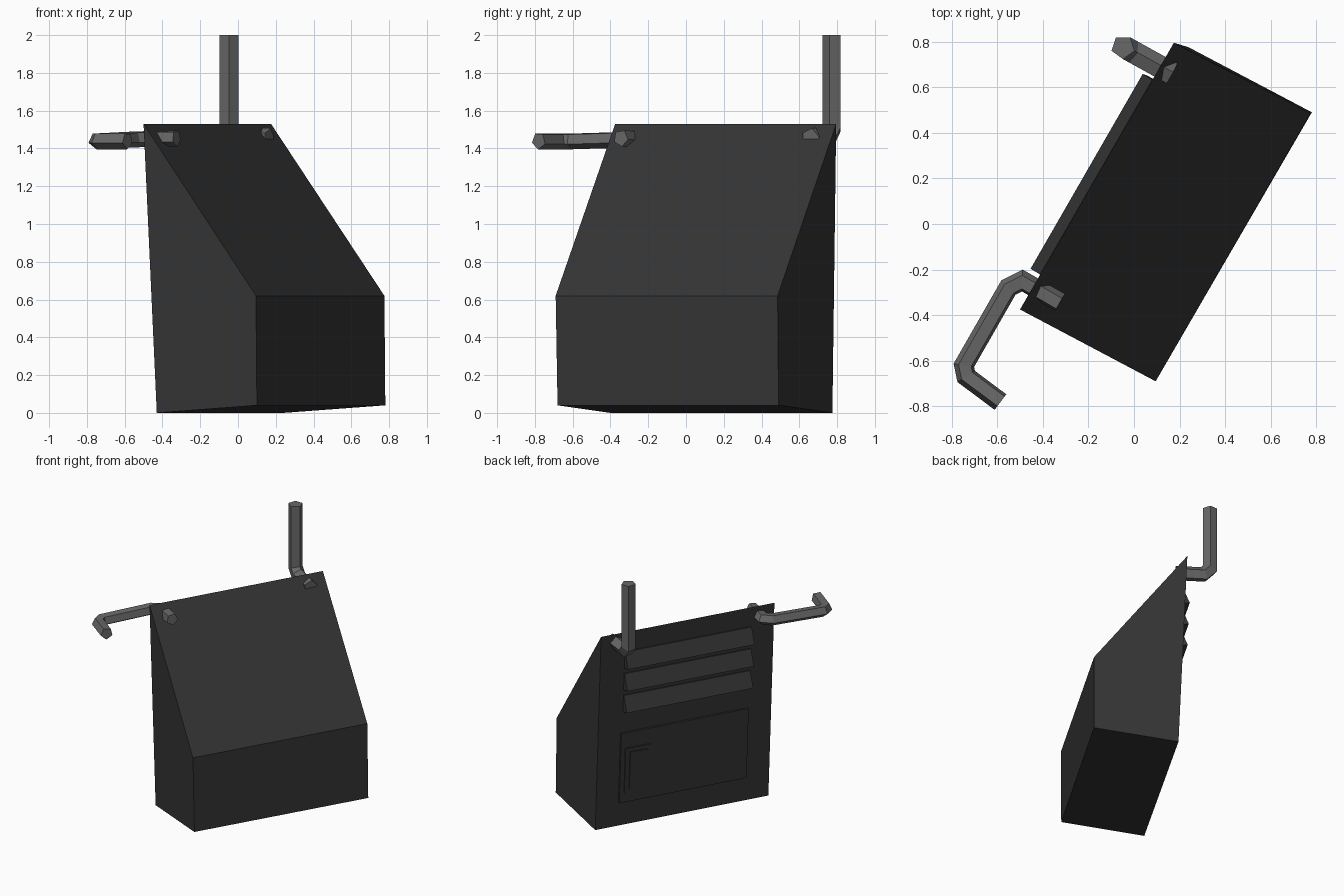
import bpy, bmesh
from mathutils import Vector as V

if "Cube" in bpy.data.objects:
    bpy.data.objects.remove(bpy.data.objects["Cube"])


def material(name, g):
    m = bpy.data.materials.new(name)
    m.diffuse_color = (g, g, g, 1)
    m.use_nodes = True
    m.node_tree.nodes["Principled BSDF"].inputs["Base Color"].default_value = m.diffuse_color
    return m


DARK = material("dark_shell", 0.035)
METAL = material("grey_metal", 0.14)


def loft(name, rings, mat):
    """Skin a list of closed cross-sections and cap both ends."""
    bm = bmesh.new()
    rs = [[bm.verts.new(p) for p in r] for r in rings]
    n = len(rs[0])
    for a, b in zip(rs, rs[1:]):
        for i in range(n):
            j = (i + 1) % n
            bm.faces.new((a[i], a[j], b[j], b[i]))
    bm.faces.new(rs[0])
    bm.faces.new(rs[-1])
    bmesh.ops.recalc_face_normals(bm, faces=bm.faces)
    me = bpy.data.meshes.new(name)
    bm.to_mesh(me)
    bm.free()
    me.materials.append(mat)
    ob = bpy.data.objects.new(name, me)
    bpy.context.collection.objects.link(ob)
    return ob


def rod(name, path, ref, r):
    """Five-sided rod with mitred bends along a path."""
    from mathutils import Matrix
    pts = [V(p) for p in path]
    dirs = [(b - a).normalized() for a, b in zip(pts, pts[1:])]
    d = dirs[0]
    ref = V(ref)
    ref = (ref - d * ref.dot(d)).normalized() * r
    ring = [pts[0] + Matrix.Rotation(i * 1.256637, 3, d) @ ref for i in range(5)]
    rings = [ring]
    for i, d in enumerate(dirs):
        nxt = dirs[min(i + 1, len(dirs) - 1)]
        n = (d + nxt).normalized()
        ring = [p + d * ((pts[i + 1] - p).dot(n) / d.dot(n)) for p in ring]
        rings.append(ring)
    return loft(name, rings, METAL)


# Wedge-shaped shell: one four-point profile at each end
end_b = [V((0.175, 0.795, 1.53)), V((0.775, 0.485, 0.62)), V((0.78, 0.49, 0.04)), V((0.24, 0.775, 0))]
end_a = [V((-0.50, -0.375, 1.53)), V((0.095, -0.69, 0.62)), V((0.10, -0.68, 0.04)), V((-0.43, -0.40, 0))]
loft("shell", [end_a, end_b], DARK)

# Coordinates on the back face: u across, v downward, o outward
OUT = (end_a[0] - end_b[0]).cross(end_b[3] - end_b[0]).normalized()
if OUT.x > 0:
    OUT = -OUT


def back(u, v, o):
    return end_b[0].lerp(end_a[0], u).lerp(end_b[3].lerp(end_a[3], u), v) + OUT * o


def plate(name, u0, u1, v0, v1, o):
    corners = [(u0, v0), (u1, v0), (u1, v1), (u0, v1)]
    loft(name, [[back(u, v, k) for u, v in corners] for k in (-0.01, o)], DARK)


# Three louvres
for i in range(3):
    v = 0.10 + 0.113 * i
    prof = [(v, -0.005), (v, 0.008), (v + 0.075, 0.062), (v + 0.088, -0.005)]
    loft(f"louvre_{i + 1}", [[back(u, a, o) for a, o in prof] for u in (0.14, 0.87)], DARK)

# Access door with framed handle
plate("door", 0.13, 0.865, 0.52, 0.88, 0.014)
plate("handle_frame", 0.155, 0.305, 0.60, 0.83, 0.022)
plate("handle", 0.18, 0.285, 0.62, 0.81, 0.03)

# Upright rod and bent hook through the top of the shell
rod("upright_rod", [(-0.048, 0.776, 2.0), (-0.048, 0.776, 1.51), (-0.01, 0.755, 1.465),
                    (0.165, 0.658, 1.455)], (0, -1, 0), 0.053)
rod("hook_rod", [(-0.325, -0.345, 1.455), (-0.49, -0.25, 1.452), (-0.55, -0.28, 1.45),
                 (-0.745, -0.62, 1.44), (-0.735, -0.668, 1.44), (-0.585, -0.78, 1.44)],
    (0.1, 0.1, -1), 0.045)
